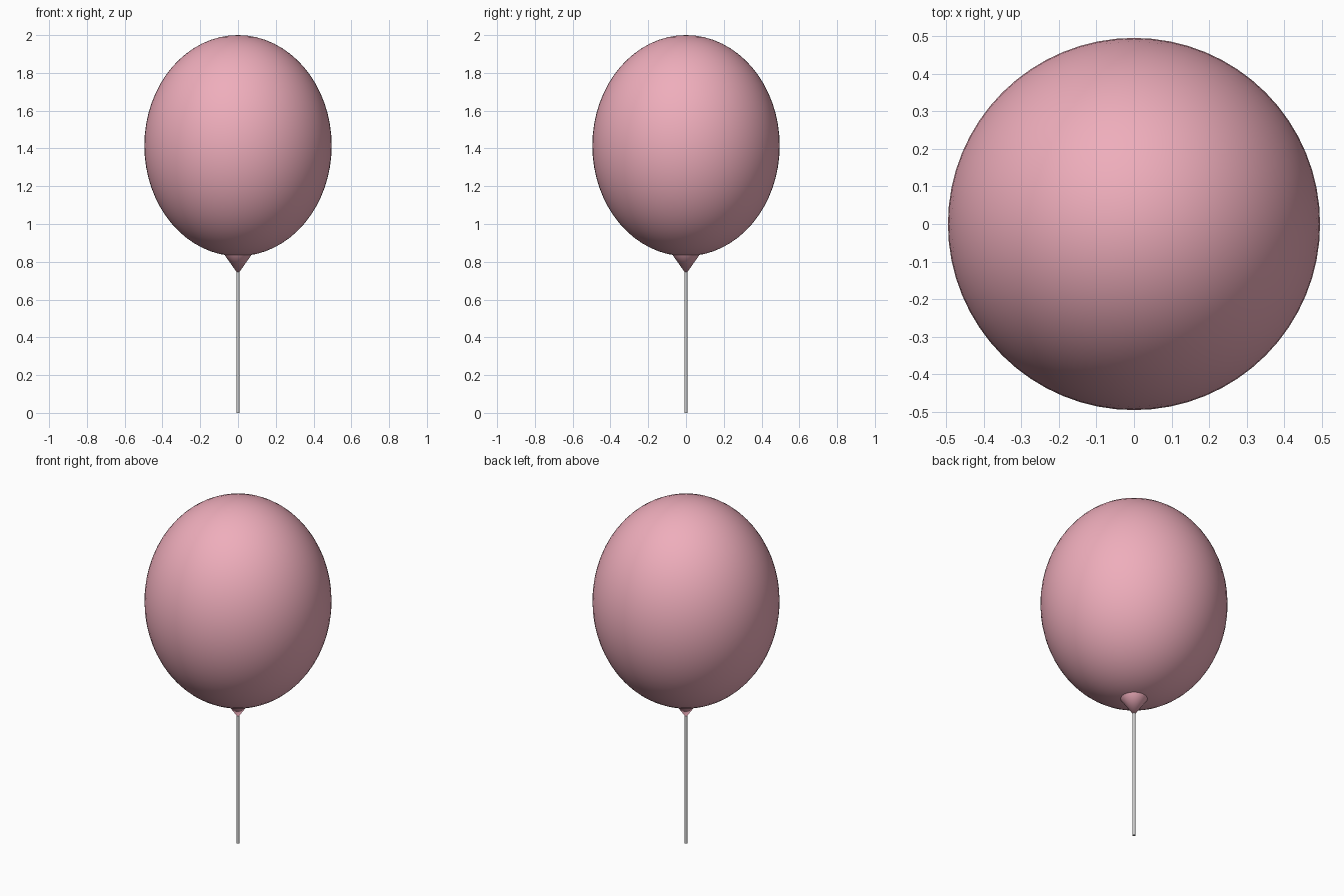
import bpy, math

if "Cube" in bpy.data.objects:
    bpy.data.objects.remove(bpy.data.objects["Cube"])

def lathe(name, profile, sides, color=None):
    """Revolve an (r, z) profile round z; ends with r = 0 become poles."""
    verts, rings, faces = [], [], []
    for r, z in profile:
        n = 1 if r == 0 else sides
        rings.append([len(verts) + i for i in range(n)])
        verts += [(r * math.cos(math.tau * i / sides), r * math.sin(math.tau * i / sides), z) for i in range(n)]
    for a, b in zip(rings, rings[1:]):
        for i in range(sides):
            j = (i + 1) % sides
            f = [a[i % len(a)], a[j % len(a)], b[j % len(b)], b[i % len(b)]]
            faces.append(list(dict.fromkeys(f)))
    me = bpy.data.meshes.new(name)
    me.from_pydata(verts, [], faces)
    ob = bpy.data.objects.new(name, me)
    bpy.context.collection.objects.link(ob)
    if color:
        mat = bpy.data.materials.new(name + "_colour")
        mat.diffuse_color = color
        mat.use_nodes = True
        mat.node_tree.nodes["Principled BSDF"].inputs["Base Color"].default_value = mat.diffuse_color
        me.materials.append(mat)
    bpy.ops.object.select_all(action='DESELECT')
    ob.select_set(True)
    bpy.context.view_layer.objects.active = ob
    bpy.ops.object.shade_smooth_by_angle(angle=math.radians(40))
    return ob

PINK = (0.86, 0.42, 0.5, 1)

# balloon body: upright ellipsoid
N = 32
body = [(0 if k in (0, N) else 0.496 * math.sin(math.pi * k / N),
         1.415 - 0.585 * math.cos(math.pi * k / N)) for k in range(N + 1)]
lathe("balloon_body", body, 64, PINK)

# knot: small inverted cone under the body
lathe("balloon_knot", [(0, 0.735), (0.071, 0.836), (0, 0.836)], 32, PINK)

# stick
lathe("stick", [(0, 0), (0.008, 0), (0.008, 0.76), (0, 0.76)], 16)
